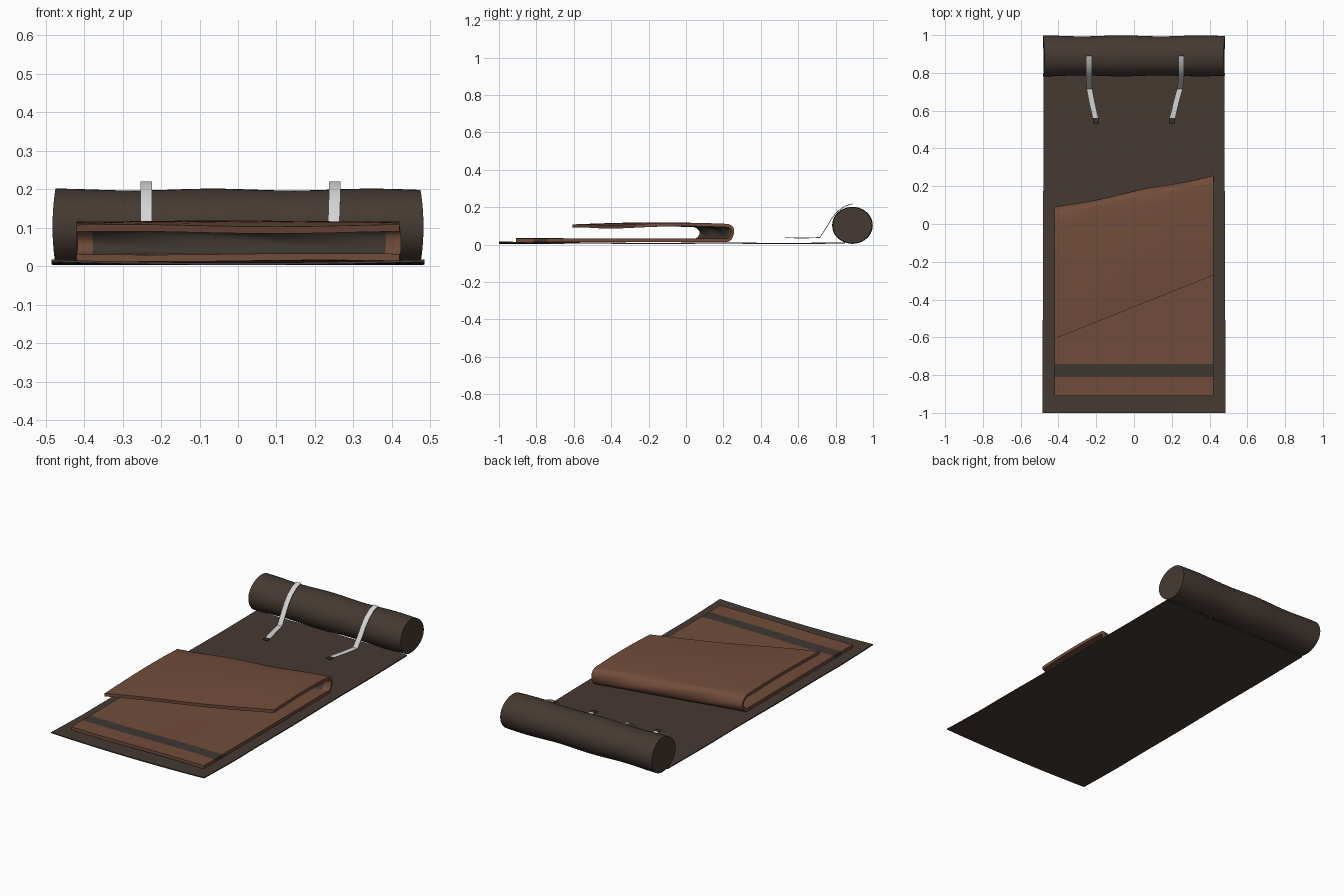
import bpy
import bmesh
from math import sin, cos, pi, radians

cube = bpy.data.objects.get("Cube")
if cube:
    bpy.data.objects.remove(cube, do_unlink=True)


def material(name, rgb):
    m = bpy.data.materials.new(name)
    m.use_nodes = True
    m.diffuse_color = (*rgb, 1)
    bsdf = m.node_tree.nodes["Principled BSDF"]
    bsdf.inputs["Base Color"].default_value = (*rgb, 1)
    bsdf.inputs["Roughness"].default_value = 0.9
    return m


canvas = material("dark canvas", (0.060, 0.042, 0.033))
wool = material("brown wool", (0.165, 0.073, 0.043))
band = material("grey band", (0.049, 0.039, 0.031))
webbing = material("pale webbing", (0.66, 0.66, 0.66))
tip = material("dark strap tip", (0.035, 0.026, 0.022))


def make_object(name, bm, mats):
    me = bpy.data.meshes.new(name)
    bm.to_mesh(me)
    bm.free()
    for m in mats:
        me.materials.append(m)
    ob = bpy.data.objects.new(name, me)
    bpy.context.collection.objects.link(ob)
    return ob


def finish(ob):
    bpy.ops.object.select_all(action="DESELECT")
    ob.select_set(True)
    bpy.context.view_layer.objects.active = ob
    for mod in list(ob.modifiers):
        bpy.ops.object.modifier_apply(modifier=mod.name)
    bpy.ops.object.shade_smooth_by_angle(angle=radians(40))


def sheet(name, columns, rows, point, thickness, mats, rule=None, slot_step=0):
    """Cloth strip: point(column, row) gives each vertex, solidified inward."""
    bm = bmesh.new()
    grid = [[bm.verts.new(point(c, r)) for r in rows] for c in columns]
    for a, b in zip(grid, grid[1:]):
        for i in range(len(rows) - 1):
            f = bm.faces.new((a[i], a[i + 1], b[i + 1], b[i]))
            if rule:
                f.material_index = rule(f.calc_center_median(), i)
    bm.normal_update()
    ob = make_object(name, bm, mats)
    mod = ob.modifiers.new("thickness", "SOLIDIFY")
    mod.thickness = thickness
    mod.offset = -1
    mod.material_offset = slot_step
    finish(ob)


def spread(lo, hi, n):
    return [lo + (hi - lo) * i / n for i in range(n + 1)]


# Ground mat, with front corners curling up and the rear slightly narrower
def mat_point(x, y):
    front = max(0, (-y - 0.7) / 0.3)
    z = 0.010 + 0.008 * front * (x / 0.485) ** 2 + 0.001 * sin(9 * y)
    return (-x * (0.992 - 0.008 * y), y, z)


sheet("ground_mat", spread(-0.485, 0.485, 16), spread(-1, 0.85, 40),
      mat_point, 0.006, [canvas])


# Folded blanket: lower layer, slanted fold, upper flap with slanted hem
lower = [("y", -0.91), ("y", -0.81), ("y", -0.74)]
lower += [("low", t) for t in spread(0, 1, 8)[1:]]
fold = [("fold", a) for a in spread(-pi / 2, pi / 2, 8)]
flap = [("flap", t) for t in spread(0, 1, 10)[1:]]
FOLD_START = len(lower)
FOLD_END = FOLD_START + len(fold) - 1


def blanket_point(x, row):
    kind, t = row
    back = 0.175 + 0.202 * x          # fold line
    hem = -0.44 + 0.40 * x            # loose edge of the flap
    if kind == "y":
        return (x, t, 0.014 + 0.002 * sin(7 * x))
    if kind == "low":
        y = -0.74 + (back - 0.06 + 0.74) * t
        return (x, y, 0.014 + 0.002 * sin(7 * x) * (1 - t))
    if kind == "fold":
        wave = 0.004 * sin(13 * x + 1 + 2 * t) * cos(t)
        return (x, back - 0.045 + 0.042 * cos(t) + wave,
                0.0625 + 0.0485 * sin(t) + wave)
    y = back - 0.05 + (hem - back + 0.05) * t
    z = 0.111 + 0.009 * sin(pi * t) - 0.005 * t
    return (x, y, z + 0.003 * sin(8 * x + 4 * t) * t)


def blanket_slot(c, i):
    if i == 1:
        return 2
    return 1 if FOLD_START <= i < FOLD_END and abs(c.x) < 0.38 else 0


# The inner shell moves one slot on, so the fold lining takes the band colour
sheet("folded_blanket", [-0.42] + spread(-0.38, 0.38, 20) + [0.42],
      lower + fold + flap, blanket_point, 0.018, [wool, wool, band],
      blanket_slot, 1)


# Rolled end: a slightly lumpy closed cylinder with bulging ends
def roll(name, stations, sides=40):
    bm = bmesh.new()
    rings = []
    for x in stations:
        r = 0.1 + 0.0025 * cos(15 * x + 1)
        rings.append([bm.verts.new((x * (1 - 0.016 * sin(a) ** 2),
                                    0.89 + 1.06 * r * cos(a),
                                    0.103 + 0.965 * r * sin(a)))
                      for a in spread(0, 2 * pi, sides)[:-1]])
    for a, b in zip(rings, rings[1:]):
        for k in range(sides):
            n = (k + 1) % sides
            bm.faces.new((a[k], a[n], b[n], b[k]))
    bm.faces.new(rings[0])
    bm.faces.new(rings[-1])
    bmesh.ops.recalc_face_normals(bm, faces=bm.faces)
    finish(make_object(name, bm, [canvas]))


roll("rolled_end", spread(-0.482, 0.482, 32))

# Straps over the roll, trailing inward on the mat with dark tips
strap_path = [(0.200, 0.53, 0.038), (0.203, 0.56, 0.038), (0.222, 0.64, 0.037),
              (0.236, 0.715, 0.040), (0.238, 0.75, 0.095), (0.238, 0.78, 0.145),
              (0.238, 0.81, 0.180), (0.238, 0.85, 0.208), (0.238, 0.89, 0.220)]


def strap(name, side, top_shift):
    def point(offset, p):
        shift = top_shift * min(1, max(0, (p[1] - 0.64) / 0.15))
        return (side * (p[0] + shift) + offset, p[1], p[2])

    sheet(name, [0.015, -0.015], strap_path, point, 0.004, [webbing, tip],
          lambda c, i: 1 if i == 0 else 0)


strap("left_strap", 1, 0.013)
strap("right_strap", -1, 0)
